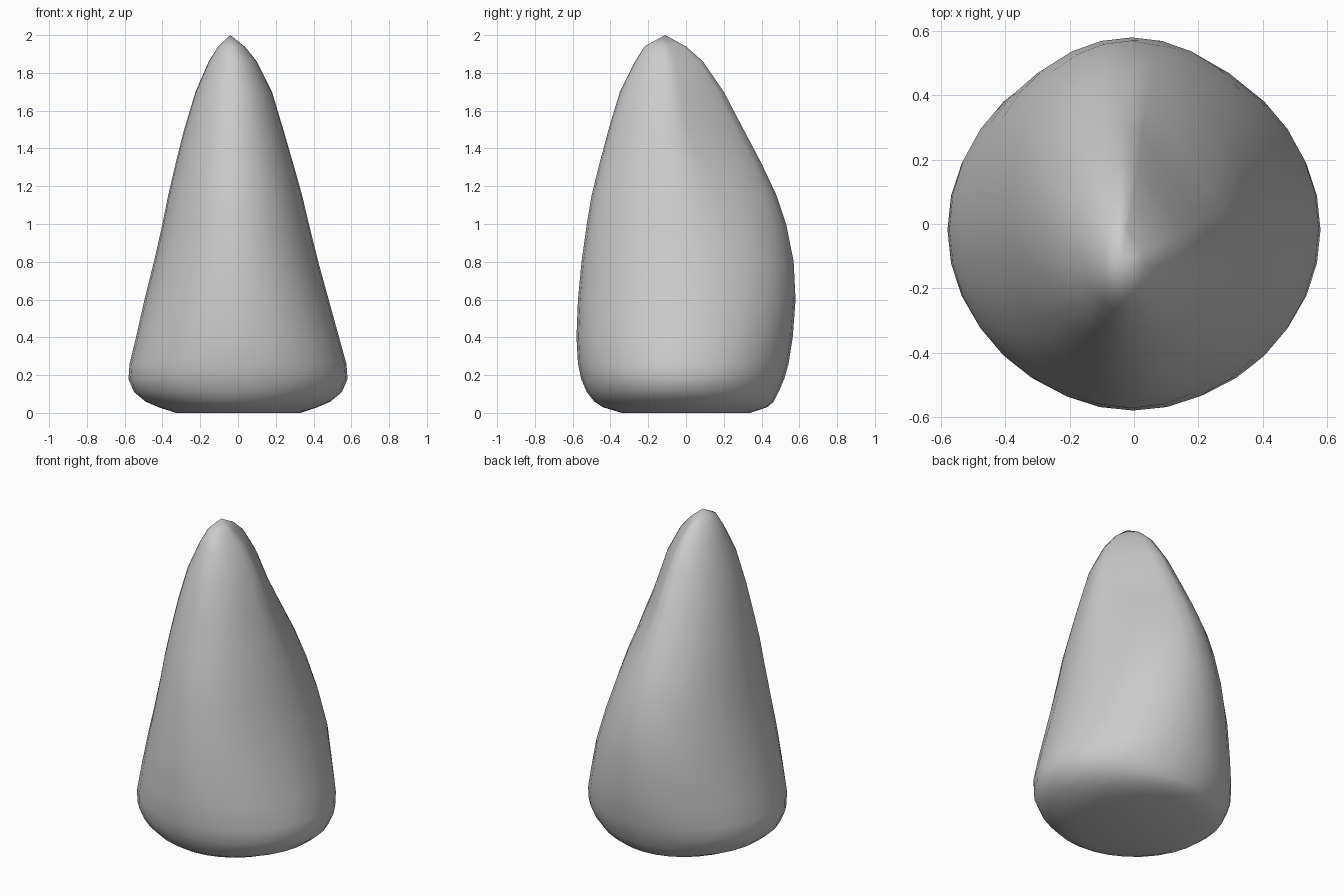
import bpy, bmesh
from math import cos, sin, pi

if "Cube" in bpy.data.objects:
    bpy.data.objects.remove(bpy.data.objects["Cube"])

SIDES = 32
# Horizontal sections: height, left, right, front, back extents
ROWS = [
    (0.00, -.33, .33, -.34, .34),
    (0.03, -.42, .42, -.44, .43),
    (0.06, -.49, .49, -.485, .465),
    (0.11, -.55, .55, -.525, .49),
    (0.18, -.58, .58, -.555, .52),
    (0.26, -.574, .574, -.572, .543),
    (0.40, -.54, .535, -.58, .565),
    (0.60, -.495, .48, -.572, .58),
    (0.80, -.445, .425, -.553, .57),
    (1.00, -.40, .375, -.525, .53),
    (1.15, -.37, .34, -.50, .48),
    (1.32, -.33, .292, -.458, .40),
    (1.50, -.285, .24, -.41, .305),
    (1.70, -.225, .18, -.35, .20),
    (1.86, -.155, .10, -.27, .09),
    (1.94, -.105, .035, -.22, .0),
]


def section_point(row, t):
    z, x0, x1, y0, y1 = row
    cx, cy = (x0 + x1) / 2, (y0 + y1) / 2
    a, b = (x1 - x0) / 2, (y1 - y0) / 2
    c, s = cos(t), sin(t)
    # back right quarter flattens towards the top
    p = 2.0
    if c > 1e-6 and s > 1e-6:
        p = 2.0 - 0.85 * min(1, max(0, (z - 0.65) / 0.8))
    k = (abs(c) ** p + abs(s) ** p) ** (-1 / p)
    return (cx + a * c * k, cy + b * s * k, z)


# Rounded, leaning cone body
bm = bmesh.new()
rings = [[bm.verts.new(section_point(r, 2 * pi * i / SIDES)) for i in range(SIDES)]
         for r in ROWS]
for lo, hi in zip(rings, rings[1:]):
    for i in range(SIDES):
        j = (i + 1) % SIDES
        bm.faces.new((lo[i], lo[j], hi[j], hi[i]))

# Flat base and tip
bm.faces.new(rings[0][::-1])
tip = bm.verts.new((-.04, -.11, 2.0))
for i in range(SIDES):
    bm.faces.new((rings[-1][i], rings[-1][(i + 1) % SIDES], tip))
for f in bm.faces:
    f.smooth = True

mesh = bpy.data.meshes.new("leaning_cone")
bm.to_mesh(mesh)
bm.free()
body = bpy.data.objects.new("leaning_cone", mesh)
bpy.context.collection.objects.link(body)
